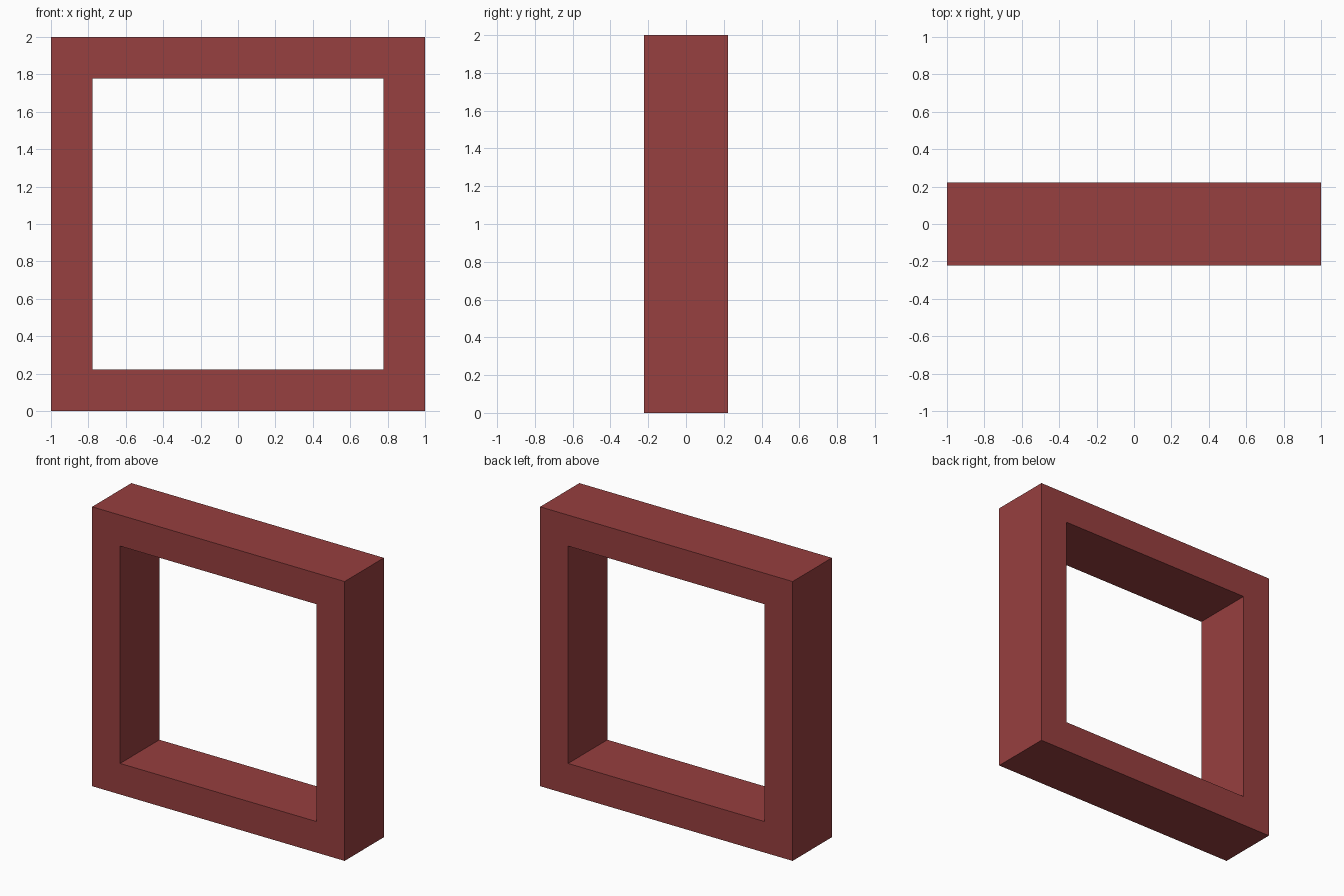
import bpy, bmesh

if "Cube" in bpy.data.objects:
    bpy.data.objects.remove(bpy.data.objects["Cube"])

OUTER = 1.0      # half width of the frame
BAR = 0.222      # bar thickness
DEPTH = 0.444    # front-to-back depth


def square_loop(bm, half, y):
    """Square edge loop in the xz plane, centred at z = OUTER."""
    verts = [bm.verts.new((sx * half, y, OUTER + sz * half))
             for sx, sz in ((-1, -1), (1, -1), (1, 1), (-1, 1))]
    return [bm.edges.new((verts[i], verts[(i + 1) % 4])) for i in range(4)]


# Square frame: front ring between two loops, extruded to the back
bm = bmesh.new()
edges = square_loop(bm, OUTER, -DEPTH / 2) + square_loop(bm, OUTER - BAR, -DEPTH / 2)
ring = bmesh.ops.bridge_loops(bm, edges=edges)["faces"]
geom = bmesh.ops.extrude_face_region(bm, geom=ring, use_keep_orig=True)["geom"]
back = [g for g in geom if isinstance(g, bmesh.types.BMVert)]
bmesh.ops.translate(bm, verts=back, vec=(0, DEPTH, 0))
bmesh.ops.recalc_face_normals(bm, faces=bm.faces[:])

mesh = bpy.data.meshes.new("square_frame")
bm.to_mesh(mesh)
bm.free()
frame = bpy.data.objects.new("square_frame", mesh)
bpy.context.collection.objects.link(frame)

# Dull red finish
red = bpy.data.materials.new("dull_red")
red.diffuse_color = (0.31, 0.05, 0.05, 1)
red.use_nodes = True
red.node_tree.nodes["Principled BSDF"].inputs["Base Color"].default_value = red.diffuse_color
mesh.materials.append(red)
